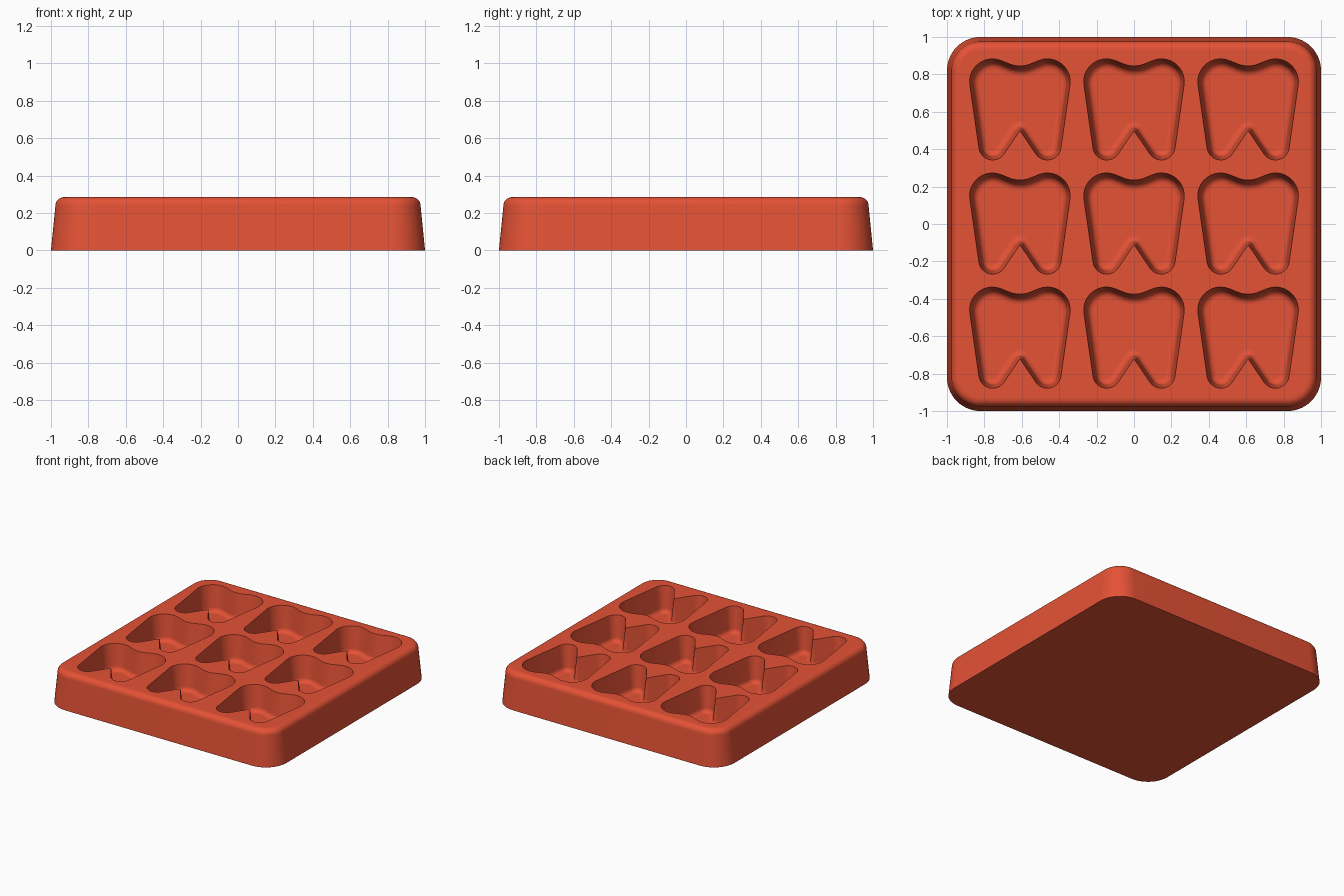
import bpy, bmesh, math
from mathutils import Vector

cube = bpy.data.objects.get("Cube")
if cube:
    bpy.data.objects.remove(cube, do_unlink=True)

red = bpy.data.materials.new("tomato_red")
red.use_nodes = True
red.diffuse_color = (0.78, 0.084, 0.036, 1)
red.node_tree.nodes["Principled BSDF"].inputs["Base Color"].default_value = red.diffuse_color


def belt(circles, inset, steps):
    """Outline wrapped counter-clockwise round circles (x, y, r); negative r is a concave bend."""
    n = len(circles)
    normals = []
    for i in range(n):
        x1, y1, r1 = circles[i]
        x2, y2, r2 = circles[(i + 1) % n]
        d = Vector((x2 - x1, y2 - y1))
        normals.append(math.atan2(d.y, d.x) - math.acos((r1 - r2) / d.length))
    points = []
    for i, (x, y, r) in enumerate(circles):
        start = normals[i - 1]
        sweep = (normals[i] - start + math.pi) % math.tau - math.pi
        for k in range(steps + 1):
            a = start + sweep * k / steps
            points.append((x + (r - inset) * math.cos(a), y + (r - inset) * math.sin(a)))
    return points


def fillet(inset, z, radius, steps, concave):
    """Quarter-round (inset, z) steps between a wall and a flat."""
    out = []
    for k in range(steps + 1):
        a = math.pi / 2 * k / steps
        rise = -math.sin(a) if concave else math.sin(a)
        out.append((inset + radius * (1 - math.cos(a)), z + radius * rise))
    return out


def skin(bm, circles, profile, steps, at=(0, 0)):
    """Stack inset outlines along a profile and join them; returns the rings."""
    rings = []
    for inset, z in profile:
        rings.append([bm.verts.new((x + at[0], y + at[1], z))
                      for x, y in belt(circles, inset, steps)])
    for low, high in zip(rings, rings[1:]):
        for i in range(len(low)):
            j = (i + 1) % len(low)
            bm.faces.new((low[i], low[j], high[j], high[i]))
    return rings


def loop_edges(bm, ring):
    return [bm.edges.get((a, b)) for a, b in zip(ring, ring[1:] + ring[:1])]


HEIGHT, FLOOR, PITCH = 0.285, 0.08, 0.61
bm = bmesh.new()

# Tapered rounded-square body with a rounded upper rim
corner = 0.82
body = [(sx * corner, sy * corner, 1 - corner)
        for sx, sy in ((1, 1), (-1, 1), (-1, -1), (1, -1))]
rim = 0.045
body_profile = [(0, 0)] + fillet(0.024, HEIGHT - rim, rim, 8, False) + [(0.085, HEIGHT)]
outer = skin(bm, body, body_profile, 14)
bm.faces.new(list(reversed(outer[0])))

# Tooth outline: crown dip, two crown lobes, two roots and the sharp notch between them
tooth = [(0, 0.385, -0.15), (-0.147, 0.151, 0.122), (-0.146, -0.194, 0.074),
         (0, -0.121, -0.006), (0.146, -0.194, 0.074), (0.147, 0.151, 0.122)]
curve = 0.036
well_profile = ([(0, HEIGHT)] + fillet(0.018, FLOOR + curve, curve, 7, True)
                + [(0.062, FLOOR)])

# Nine wells in a three by three grid
top_edges = loop_edges(bm, outer[-1])
for col in (-1, 0, 1):
    for row in (-1, 0, 1):
        rings = skin(bm, tooth, well_profile, 10, (col * PITCH, row * PITCH))
        bm.faces.new(rings[-1])
        top_edges += loop_edges(bm, rings[0])

# Flat top pierced by the wells
bmesh.ops.triangle_fill(bm, edges=top_edges, use_beauty=True, normal=(0, 0, 1))
bmesh.ops.remove_doubles(bm, verts=bm.verts, dist=0.0001)
bmesh.ops.recalc_face_normals(bm, faces=bm.faces)

mesh = bpy.data.meshes.new("mold_tray")
bm.to_mesh(mesh)
bm.free()
mesh.materials.append(red)
tray = bpy.data.objects.new("mold_tray", mesh)
bpy.context.collection.objects.link(tray)
bpy.ops.object.select_all(action='DESELECT')
tray.select_set(True)
bpy.context.view_layer.objects.active = tray
bpy.ops.object.shade_smooth_by_angle(angle=math.radians(35))
